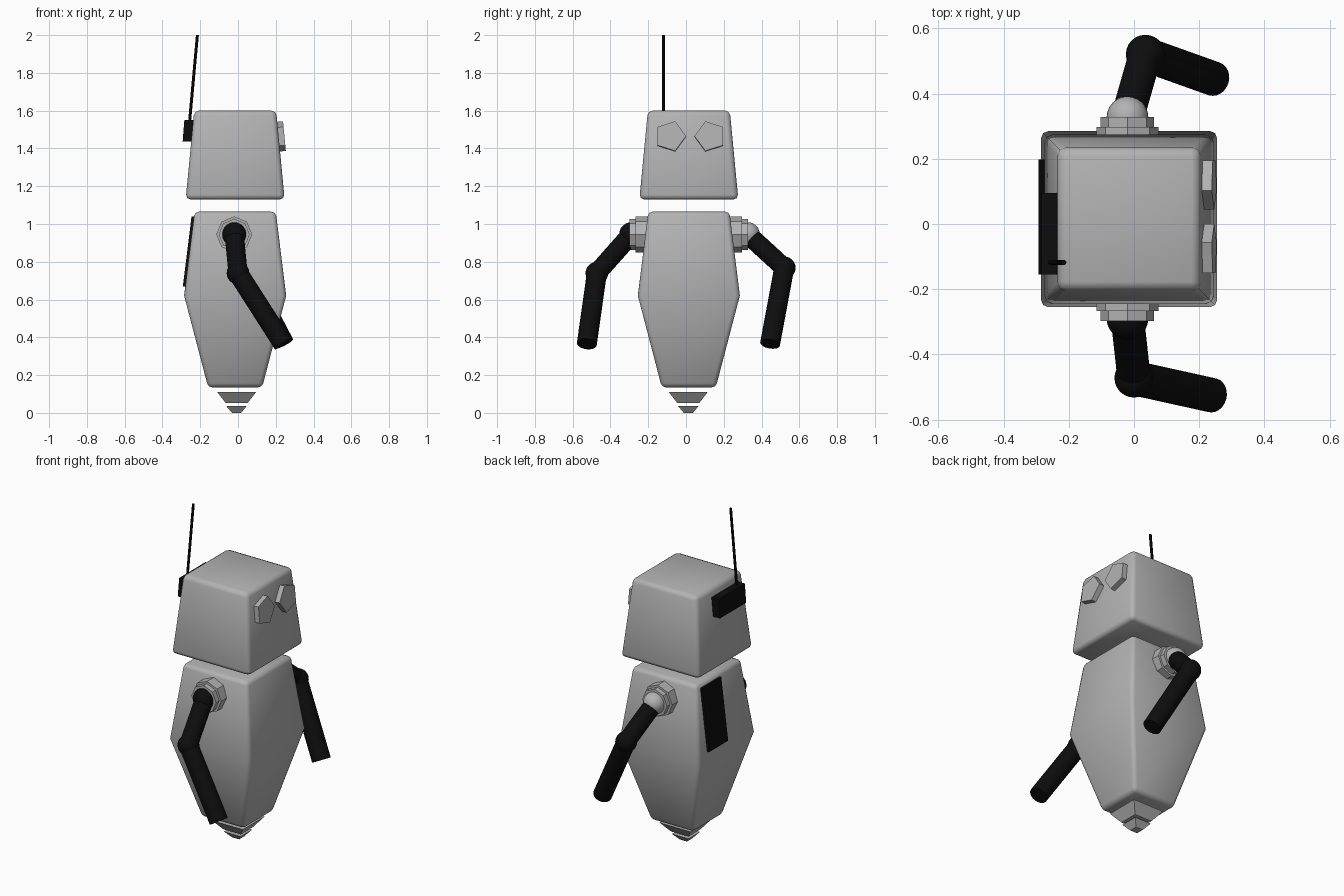
import bpy, bmesh, math
from mathutils import Vector

if "Cube" in bpy.data.objects:
    bpy.data.objects.remove(bpy.data.objects["Cube"], do_unlink=True)


def material(name, value):
    m = bpy.data.materials.new(name)
    m.use_nodes = True
    colour = (value, value, value, 1)
    m.diffuse_color = colour
    m.node_tree.nodes["Principled BSDF"].inputs["Base Color"].default_value = colour
    return m


grey = material("light grey shell", 0.45)
black = material("black rubber", 0.004)


def finish(name, bm, mat, smooth=None):
    bmesh.ops.recalc_face_normals(bm, faces=bm.faces)
    mesh = bpy.data.meshes.new(name)
    bm.to_mesh(mesh)
    bm.free()
    mesh.materials.append(mat)
    ob = bpy.data.objects.new(name, mesh)
    bpy.context.collection.objects.link(ob)
    if smooth is not None:
        bpy.ops.object.select_all(action='DESELECT')
        ob.select_set(True)
        bpy.context.view_layer.objects.active = ob
        bpy.ops.object.shade_smooth_by_angle(angle=math.radians(smooth))
    return ob


def loft(name, base, axis, rings, mat, sides, ref, smooth=None, bevel=0):
    """Stack of regular rings (distance, radius) along an axis; ref aims the first corner."""
    base, axis = Vector(base), Vector(axis).normalized()
    u = Vector(ref)
    u = (u - axis * u.dot(axis)).normalized()
    v = axis.cross(u)
    bm = bmesh.new()
    loops = []
    for dist, r in rings:
        angles = [math.tau * i / sides for i in range(sides)]
        loops.append([bm.verts.new(base + axis * dist + (u * math.cos(a) + v * math.sin(a)) * r)
                      for a in angles])
    for lo, hi in zip(loops, loops[1:]):
        for i in range(sides):
            j = (i + 1) % sides
            bm.faces.new((lo[i], lo[j], hi[j], hi[i]))
    bm.faces.new(loops[0])
    bm.faces.new(loops[-1])
    if bevel:
        bmesh.ops.recalc_face_normals(bm, faces=bm.faces)
        edges = [e for e in bm.edges if e.calc_face_angle() > math.radians(30)]
        bmesh.ops.bevel(bm, geom=edges, offset=bevel, segments=2, profile=0.5, affect='EDGES')
    return finish(name, bm, mat, smooth)


def block(name, x, y, rings, smooth=None, bevel=0):
    """Square tapering block; rings are (height, half width)."""
    rings = [(z, h * math.sqrt(2)) for z, h in rings]
    return loft(name, (x, y, 0), (0, 0, 1), rings, grey, 4, (1, 1, 0), smooth, bevel)


def rod(name, p, q, r, mat=black, sides=24):
    d = Vector(q) - Vector(p)
    return loft(name, p, d, [(0, r), (d.length, r)], mat, sides, (1, 0.2, 0.1), 40)


def ball(name, centre, r, mat):
    bm = bmesh.new()
    bmesh.ops.create_uvsphere(bm, u_segments=24, v_segments=14, radius=r)
    bmesh.ops.translate(bm, verts=bm.verts, vec=centre)
    return finish(name, bm, mat, 180)


def panel(name, x_top, z_top, x_low, z_low, y0, y1, thick):
    """Slanted slab on the back, growing inwards from its outer side."""
    bm = bmesh.new()
    ends = [[bm.verts.new((x, y, z)) for x, z in
             ((x_top, z_top), (x_top + thick, z_top), (x_low + thick, z_low), (x_low, z_low))]
            for y in (y0, y1)]
    for i in range(4):
        j = (i + 1) % 4
        bm.faces.new((ends[0][i], ends[0][j], ends[1][j], ends[1][i]))
    for end in ends:
        bm.faces.new(end)
    return finish(name, bm, black)


# Body, head and the stepped tip underneath
CX, CY = -0.015, 0.015
block("body", CX, CY, [(0.135, 0.143), (0.62, 0.27), (1.065, 0.215)], 180, 0.022)
block("head", CX, CY, [(1.13, 0.262), (1.6, 0.217)], 180, 0.025)
block("tip_upper", -0.007, 0.012, [(0.052, 0.058), (0.11, 0.103)])
block("tip_lower", -0.008, 0.012, [(0.0, 0.024), (0.037, 0.055)])

# Five-sided eyes pointing towards each other
slope = Vector((0.995, 0, 0.095))
for name, y, aim in (("right_eye", -0.083, 1), ("left_eye", 0.128, -1)):
    loft(name, (0.21, y, 1.462), slope, [(0, 0.083), (0.036, 0.083)], grey, 5, (0, aim, 0))

# Aerial, its holder and the back plate
panel("aerial_holder", -0.284, 1.55, -0.293, 1.437, -0.155, 0.095, 0.05)
rod("aerial", (-0.262, -0.118, 1.48), (-0.215, -0.118, 2.0), 0.008, black, 8)
panel("back_plate", -0.246, 1.04, -0.292, 0.67, 0.015, 0.197, 0.022)

# Shoulders and arms
arms = (
    ("right", -1, black, (-0.02, -0.29, 0.945), (0, -0.472, 0.74), (0.24, -0.525, 0.365)),
    ("left", 1, grey, (-0.02, 0.327, 0.945), (0.035, 0.52, 0.768), (0.245, 0.445, 0.365)),
)
for side, s, ball_mat, shoulder, elbow, hand in arms:
    start = (shoulder[0], CY + s * 0.17, shoulder[2])
    for part, length, r in (("shoulder_ring", 0.112, 0.095), ("shoulder_collar", 0.143, 0.082)):
        loft(f"{side}_{part}", start, (0, s, 0), [(0, r), (length, r)], grey, 8, (0, 0, 1))
    ball(f"{side}_shoulder_ball", shoulder, 0.064, ball_mat)
    rod(f"{side}_upper_arm", shoulder, elbow, 0.051)
    ball(f"{side}_elbow", elbow, 0.06, black)
    rod(f"{side}_forearm", elbow, hand, 0.053)
